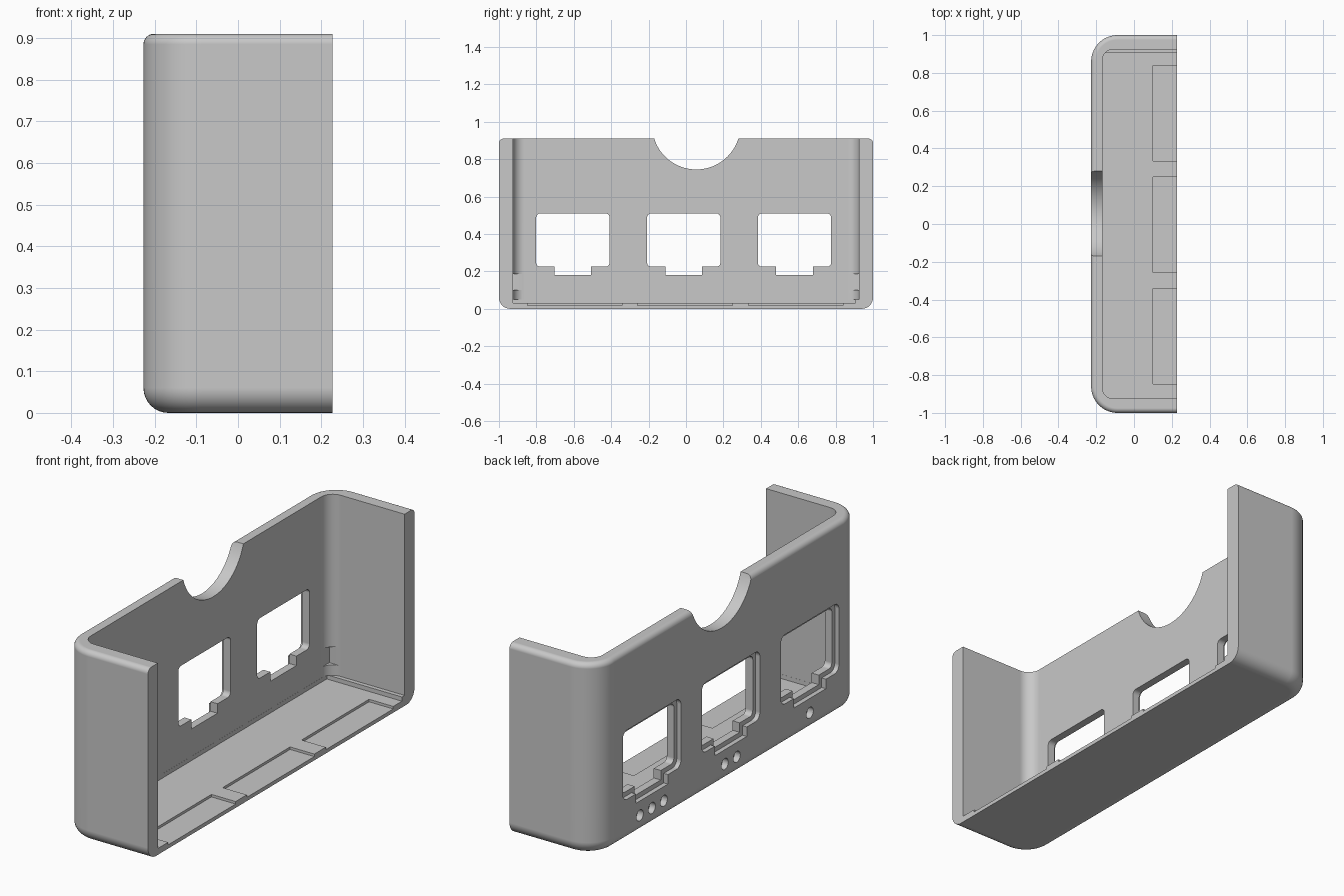
import bpy
import bmesh
from math import sin, cos, pi

default = bpy.data.objects.get("Cube")
if default:
    bpy.data.objects.remove(default, do_unlink=True)

X_OPEN, X_BACK, X_INNER = 0.227, -0.227, -0.168
HEIGHT = 0.91

grey = bpy.data.materials.new("light_grey")
grey.use_nodes = True
grey.diffuse_color = (0.58, 0.58, 0.58, 1)
grey.node_tree.nodes["Principled BSDF"].inputs["Base Color"].default_value = grey.diffuse_color


def loft(name, rings):
    """Closed solid through a stack of matching rings."""
    bm = bmesh.new()
    loops = [[bm.verts.new(p) for p in ring] for ring in rings]
    n = len(loops[0])
    for a, b in zip(loops, loops[1:]):
        for i in range(n):
            j = (i + 1) % n
            bm.faces.new((a[i], a[j], b[j], b[i]))
    bm.faces.new(loops[0])
    bm.faces.new(loops[-1])
    bmesh.ops.recalc_face_normals(bm, faces=bm.faces)
    mesh = bpy.data.meshes.new(name)
    bm.to_mesh(mesh)
    bm.free()
    mesh.materials.append(grey)
    obj = bpy.data.objects.new(name, mesh)
    bpy.context.scene.collection.objects.link(obj)
    return obj


def rounded(a0, a1, b0, b1, r, steps=8):
    """Rounded rectangle outline in two dimensions."""
    pts = []
    corners = [(a1 - r, b1 - r), (a0 + r, b1 - r), (a0 + r, b0 + r), (a1 - r, b0 + r)]
    for k, (a, b) in enumerate(corners):
        for s in range(steps + 1 if r * 2 < a1 - a0 else steps):
            t = (k + s / steps) * pi / 2
            pts.append((a + r * cos(t), b + r * sin(t)))
    return pts


def u_ring(x_back, x_front, half, r, z, steps=14):
    """Horizontal outline with two rounded back corners."""
    pts = [(x_front, half, z)]
    for side in (1, -1):
        arc = []
        for s in range(steps + 1):
            t = s / steps * pi / 2
            arc.append((x_back + r - r * sin(t), side * (half - r + r * cos(t)), z))
        pts += arc if side == 1 else arc[::-1]
    return pts + [(x_front, -half, z)]


def box(name, x0, x1, y0, y1, z0, z1):
    return loft(name, [[(x0, y0, z), (x1, y0, z), (x1, y1, z), (x0, y1, z)] for z in (z0, z1)])


def through_x(name, outline, x0, x1):
    return loft(name, [[(x, y, z) for y, z in outline] for x in (x0, x1)])


# Outer shell: large bottom fillet, small top fillet, flat open side
R_CORNER, R_BOTTOM, R_TOP, STEPS = 0.14, 0.06, 0.025, 8
levels = []
for s in range(STEPS + 1):
    t = s / STEPS * pi / 2
    levels.append((R_BOTTOM * (1 - sin(t)), R_BOTTOM * (1 - cos(t))))
for s in range(STEPS + 1):
    t = s / STEPS * pi / 2
    levels.append((R_TOP * (1 - cos(t)), HEIGHT - R_TOP + R_TOP * sin(t)))
case = loft("case_shell", [u_ring(X_BACK + d, X_OPEN, 1 - d, R_CORNER - d, z) for d, z in levels])

# Inner cavity, with squared slots for the board edge and the floor plate
cutters = [
    loft("cavity", [u_ring(X_INNER, 0.4, 0.925, 0.06, z) for z in (0.05, 1.2)]),
    box("board_slot", X_INNER + 0.0005, 0.4, -0.9245, 0.9245, 0.1, 0.185),
    box("floor_cut", X_INNER + 0.0005, 0.4, -0.9245, 0.905, 0.03, 0.0505),
]

# Shallow floor pockets along the open edge
for y in (-0.595, -0.005, 0.587):
    cutters.append(box("floor_pocket", 0.1, 0.4, y - 0.253, y + 0.253, 0.018, 0.04))

# Finger notch in the top edge of the back wall
cutters.append(through_x("finger_notch", [(0.055 + 0.236 * cos(k * pi / 32), 0.981 + 0.236 * sin(k * pi / 32))
                                          for k in range(64)], -0.4, -0.1))

# Windows with a lower tab, an outer stepped rim and blind marker holes
for count, y in enumerate((-0.605, -0.012, 0.58), 1):
    for grow, x_end in ((0, -0.1), (0.022, X_BACK + 0.022)):
        cutters.append(through_x("window", rounded(y - 0.196 - grow, y + 0.196 + grow,
                                                   0.225 - grow, 0.51 + grow, 0.022 + grow / 2), -0.4, x_end))
        cutters.append(box("window_tab", -0.4, x_end, y - 0.098 - grow, y + 0.098 + grow,
                           0.18 - grow, 0.3))
    for k in range(count):
        hy = y + (k - (count - 1) / 2) * 0.09
        cutters.append(through_x("marker_hole", rounded(hy - 0.026, hy + 0.026, 0.064, 0.116, 0.026),
                                 -0.4, X_BACK + 0.03))

# Carve everything out of the shell
bpy.context.view_layer.objects.active = case
case.select_set(True)
for cutter in cutters:
    cutter.hide_render = True
    mod = case.modifiers.new("cut", "BOOLEAN")
    mod.operation = "DIFFERENCE"
    mod.solver = "EXACT"
    mod.object = cutter
    bpy.ops.object.modifier_apply(modifier=mod.name)
    bpy.data.objects.remove(cutter, do_unlink=True)

# Smooth fillets, crisp edges
for obj in bpy.context.selected_objects:
    obj.select_set(obj == case)
bpy.ops.object.shade_smooth_by_angle(angle=pi / 6)
weighted = case.modifiers.new("even_shading", "WEIGHTED_NORMAL")
weighted.keep_sharp = True
